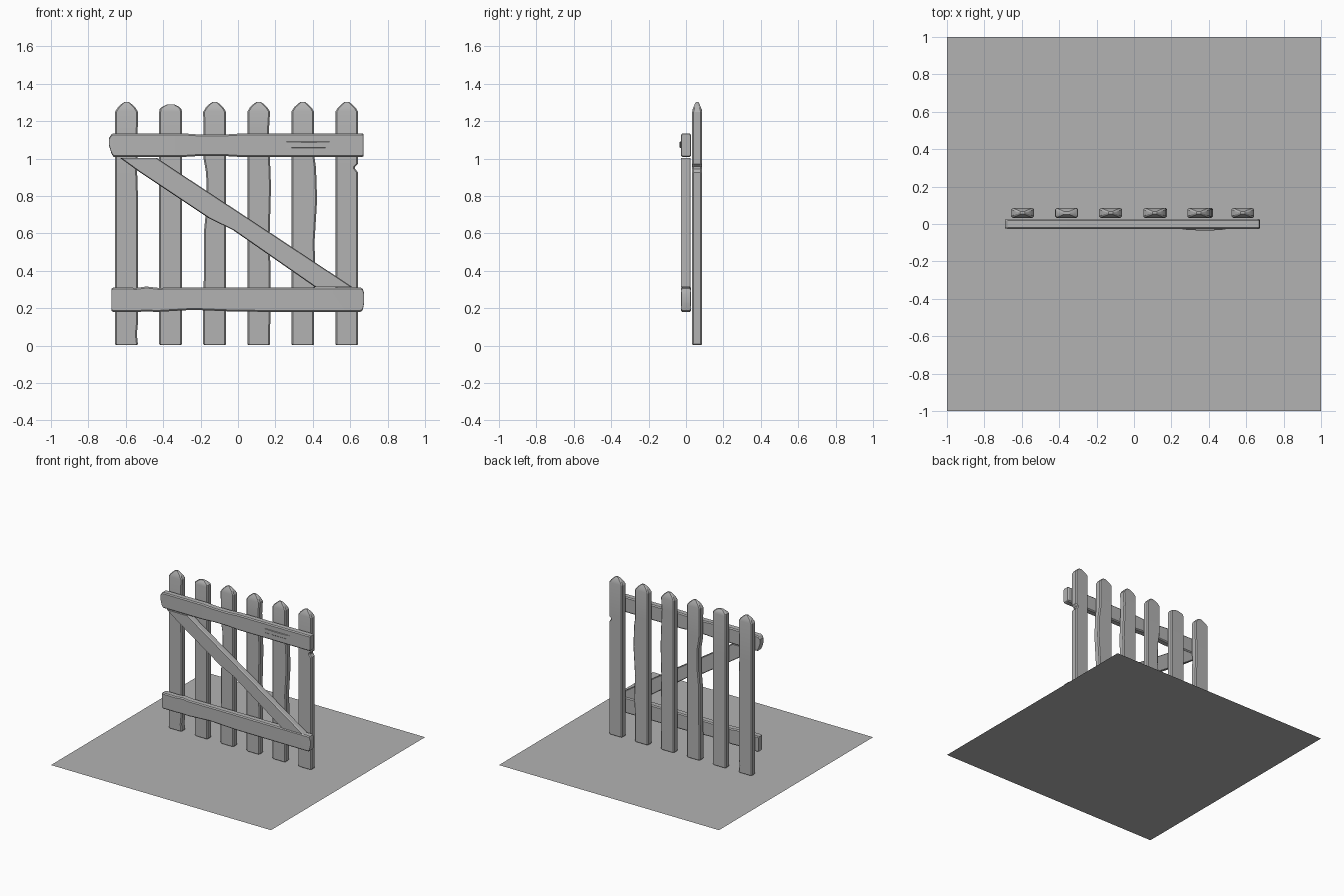
import bpy, bmesh, math

wood = bpy.data.materials.new("plain grey")
wood.diffuse_color = (0.45, 0.45, 0.45, 1)


def finish(bm, name):
    bmesh.ops.recalc_face_normals(bm, faces=bm.faces[:])
    me = bpy.data.meshes.new(name)
    bm.to_mesh(me)
    bm.free()
    me.materials.append(wood)
    ob = bpy.data.objects.new(name, me)
    bpy.context.collection.objects.link(ob)
    bpy.context.view_layer.objects.active = ob
    ob.select_set(True)
    bpy.ops.object.shade_smooth_by_angle(angle=math.radians(25))
    ob.select_set(False)
    return ob


def board(name, rows, y0, y1, axis, chamfer=0.008):
    """Loft chamfered sections; row = (position, low edge, high edge, depth factor)."""
    bm = bmesh.new()
    mid, rings = (y0 + y1) / 2, []
    for t, lo, hi, f in rows:
        h = (y1 - y0) / 2 * f
        c = min(chamfer, h * 0.6, (hi - lo) * 0.3)
        sec = [(lo + c, -h), (hi - c, -h), (hi, -h + c), (hi, h - c),
               (hi - c, h), (lo + c, h), (lo, h - c), (lo, -h + c)]
        rings.append([bm.verts.new((u, mid + v, t) if axis == 'Z' else (t, mid + v, u))
                      for u, v in sec])
    for a, b in zip(rings, rings[1:]):
        for i in range(8):
            j = (i + 1) % 8
            bm.faces.new((a[i], a[j], b[j], b[i]))
    bm.faces.new(rings[0])
    bm.faces.new(rings[-1])
    return finish(bm, name)


# flat base sheet
bm = bmesh.new()
bmesh.ops.create_grid(bm, x_segments=1, y_segments=1, size=1)
finish(bm, "base_sheet")

# upright pickets: worn edges as (height, left shift, right shift)
W = 0.061
wear = [
    [(0.06, 0, -0.006), (0.12, 0, 0), (0.8, 0, 0), (0.92, 0, -0.004)],
    [(0.4, 0, 0), (0.9, 0, 0)],
    [(0.2, 0, 0), (0.45, 0.005, 0), (0.6, 0.003, 0), (0.75, 0.018, 0), (0.92, 0.016, 0), (1.0, 0.002, 0)],
    [(0.35, 0, 0.003), (0.6, 0, -0.002), (0.85, 0, 0.005), (1.15, 0, -0.006)],
    [(0.2, 0, 0), (0.35, 0, 0.008), (0.55, 0, 0.002), (0.78, 0, 0.016), (0.95, 0, 0.010), (1.02, 0, 0)],
    [(0.925, 0, 0), (0.945, 0, -0.016), (0.957, 0, -0.016), (0.972, 0, 0)],
]
round_top = [(1.25, 1.0, 1.0), (1.272, 0.78, 0.78), (1.29, 0.48, 0.5), (1.302, 0.2, 0.25)]
worn_top = [(1.25, 1.0, 1.0), (1.264, 0.96, 0.92), (1.276, 0.75, 0.7), (1.29, 0.3, 0.3)]
for k in range(6):
    cx = -0.596 + 0.2355 * k
    rows = [(0.002, cx - W + 0.005, cx + W - 0.005, 0.85), (0.009, cx - W, cx + W, 1)]
    rows += [(z, cx - W + l, cx + W + r, 1) for z, l, r in wear[k]]
    rows += [(z, cx - W * s, cx + W * s, f) for z, s, f in (worn_top if k == 1 else round_top)]
    board("picket_%d" % (k + 1), rows, 0.033, 0.086, 'Z')

# horizontal rails
F0, F1 = -0.028, 0.028
board("top_rail", [(-0.69, 1.07, 1.11, 0.8), (-0.676, 1.025, 1.13, 0.95), (-0.665, 1.008, 1.135, 1),
                   (-0.3, 1.008, 1.135, 1), (-0.2, 1.014, 1.128, 1), (-0.08, 1.014, 1.128, 1),
                   (0.02, 1.008, 1.134, 1), (0.664, 1.008, 1.135, 1), (0.672, 1.013, 1.13, 0.85)],
      F0, F1, 'X')
board("bottom_rail", [(-0.676, 0.185, 0.305, 0.85), (-0.668, 0.18, 0.31, 1), (-0.54, 0.18, 0.309, 1),
                      (-0.49, 0.182, 0.316, 1), (-0.43, 0.18, 0.309, 1), (-0.24, 0.191, 0.31, 1),
                      (0.0, 0.181, 0.31, 1), (0.655, 0.18, 0.31, 1), (0.666, 0.188, 0.305, 0.95),
                      (0.674, 0.225, 0.28, 0.85)],
      F0, F1, 'X')

# raised grain patch on the top rail
board("rail_grain_patch", [(0.26, 1.056, 1.09, 0.3), (0.34, 1.056, 1.09, 1),
                           (0.42, 1.056, 1.09, 1), (0.49, 1.056, 1.09, 0.3)],
      -0.034, -0.022, 'X', 0.003)

# diagonal brace with horizontal cut ends
board("diagonal_brace", [(0.312, 0.413, 0.613, 1), (0.62, -0.03, 0.147, 1), (0.68, -0.155, 0.056, 1),
                         (0.93, -0.53, -0.324, 1), (1.004, -0.632, -0.434, 1)],
      F0, 0.024, 'Z')
